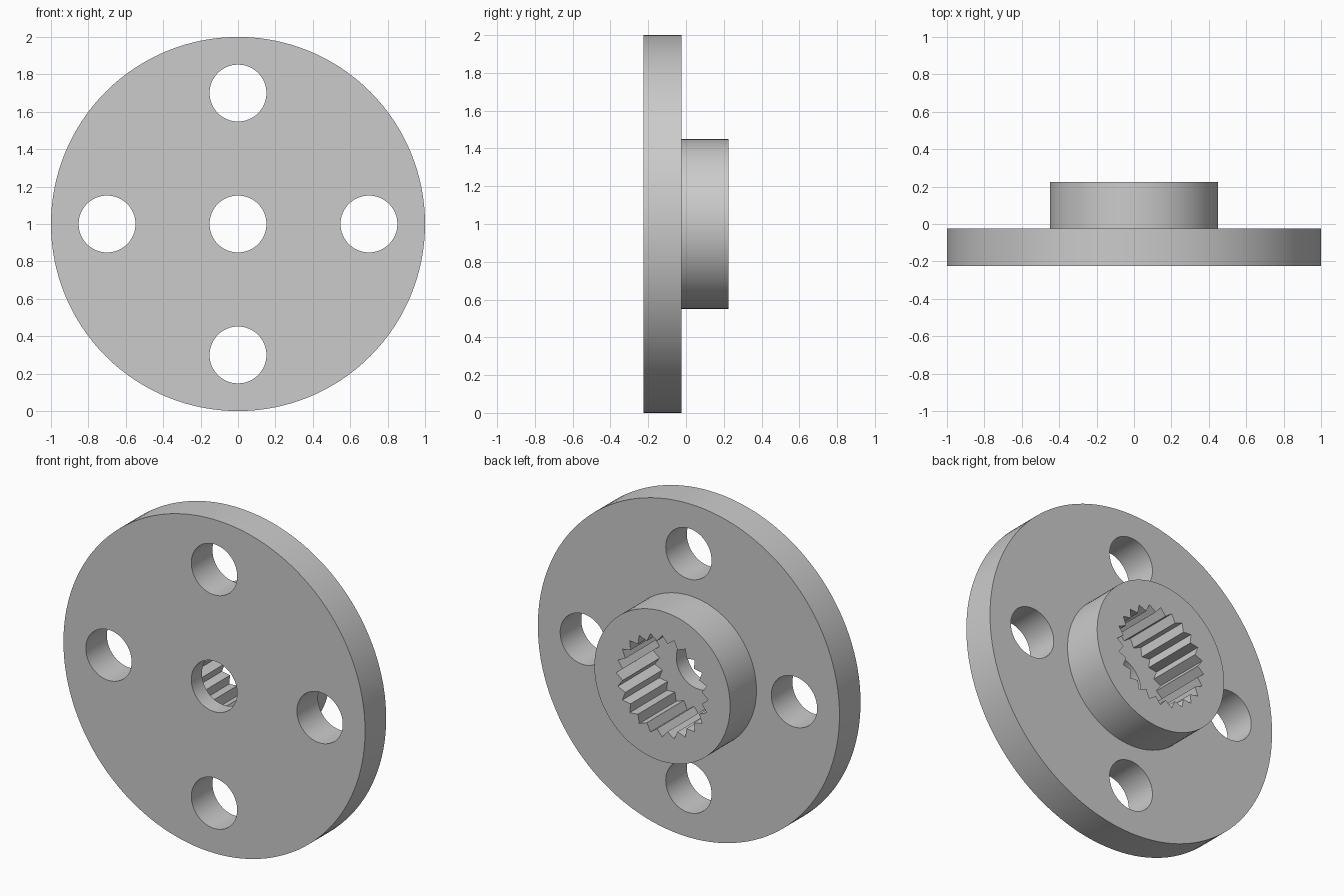
import bpy
import bmesh
from math import sin, cos, pi

if "Cube" in bpy.data.objects:
    bpy.data.objects.remove(bpy.data.objects["Cube"], do_unlink=True)

CENTRE_Z = 1.0
FRONT, FLANGE_BACK, HUB_BACK = -0.225, -0.025, 0.225
TEETH = 24

metal = bpy.data.materials.new("Grey metal")
metal.use_nodes = True
grey = (0.6, 0.6, 0.6, 1)
metal.diffuse_color = grey
metal.node_tree.nodes["Principled BSDF"].inputs["Base Color"].default_value = grey


def prism(name, outline, y0, y1):
    """Extrude an (x, z) outline along y from y0 to y1."""
    bm = bmesh.new()
    face = bm.faces.new([bm.verts.new((x, y0, z)) for x, z in outline])
    side = bmesh.ops.extrude_face_region(bm, geom=[face])
    moved = [v for v in side["geom"] if isinstance(v, bmesh.types.BMVert)]
    bmesh.ops.translate(bm, verts=moved, vec=(0, y1 - y0, 0))
    bmesh.ops.recalc_face_normals(bm, faces=bm.faces)
    mesh = bpy.data.meshes.new(name)
    bm.to_mesh(mesh)
    bm.free()
    mesh.materials.append(metal)
    obj = bpy.data.objects.new(name, mesh)
    bpy.context.collection.objects.link(obj)
    return obj


def ring(radii, count, x=0, z=0):
    """Points around a circle, cycling through the given radii."""
    points = []
    for i in range(count):
        r, a = radii[i % len(radii)], 2 * pi * i / count
        points.append((x + r * cos(a), CENTRE_Z + z + r * sin(a)))
    return points


def combine(body, tool, operation):
    """Apply a boolean and discard the tool object."""
    mod = body.modifiers.new(operation, "BOOLEAN")
    mod.operation, mod.solver, mod.object = operation, "EXACT", tool
    bpy.context.view_layer.objects.active = body
    bpy.ops.object.modifier_apply(modifier=mod.name)
    bpy.data.objects.remove(tool, do_unlink=True)


# Round flange with the raised hub behind it
flange = prism("flange_with_hub", ring([1.0], 128), FRONT, FLANGE_BACK)
hub = prism("hub", ring([0.45], 96), FLANGE_BACK - 0.05, HUB_BACK)
combine(flange, hub, "UNION")

# Toothed socket, sunk through the hub into half the flange
socket = prism("socket_cutter", ring([0.305, 0.265], TEETH * 2), FRONT + 0.1, HUB_BACK + 0.1)
combine(flange, socket, "DIFFERENCE")

# Centre hole and four bolt holes
for x, z in [(0, 0), (0.7, 0), (-0.7, 0), (0, 0.7), (0, -0.7)]:
    hole = prism("hole_cutter", ring([0.152], 64, x, z), FRONT - 0.1, FLANGE_BACK + 0.05)
    combine(flange, hole, "DIFFERENCE")

# Smooth round walls, crisp rims and teeth
bpy.ops.object.select_all(action="DESELECT")
flange.select_set(True)
bpy.context.view_layer.objects.active = flange
bpy.ops.object.shade_smooth_by_angle(angle=pi / 6)
